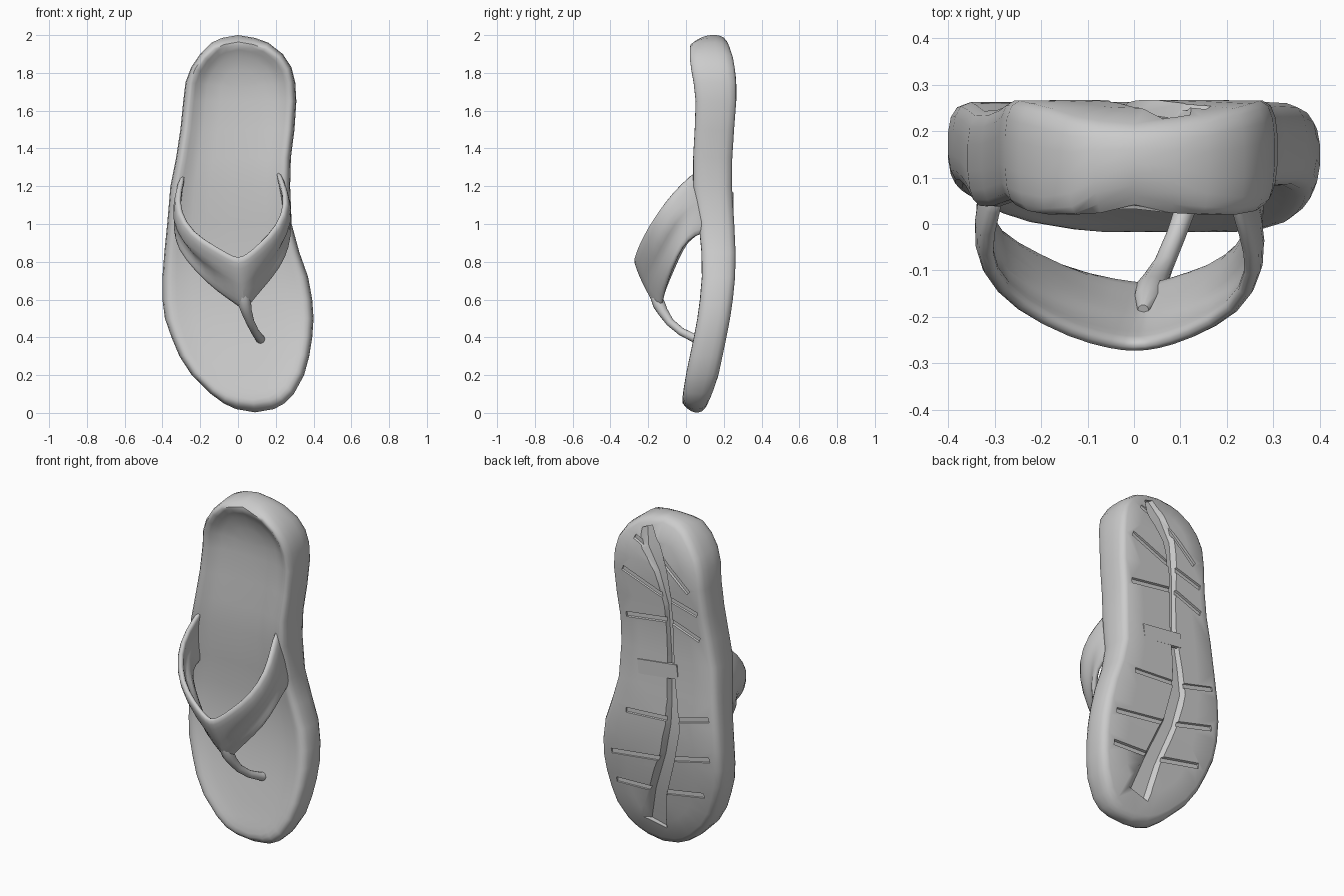
import bpy, bmesh, math
from mathutils import Vector

if "Cube" in bpy.data.objects:
    bpy.data.objects.remove(bpy.data.objects["Cube"])


def interp(table, z):
    """Linear lookup: rows of (z, value...)."""
    if z <= table[0][0]:
        return table[0][1:]
    for a, b in zip(table, table[1:]):
        if z <= b[0]:
            f = (z - a[0]) / (b[0] - a[0])
            return tuple(p + (q - p) * f for p, q in zip(a[1:], b[1:]))
    return table[-1][1:]


def loft(name, rings, closed=True, caps=False):
    """Skin a list of equal-length point rings."""
    bm = bmesh.new()
    vs = [[bm.verts.new(p) for p in r] for r in rings]
    n = len(rings[0])
    for a, b in zip(vs, vs[1:]):
        for i in range(n if closed else n - 1):
            j = (i + 1) % n
            bm.faces.new((a[i], a[j], b[j], b[i]))
    if caps:
        bm.faces.new(vs[0])
        bm.faces.new(vs[-1])
    bmesh.ops.remove_doubles(bm, verts=bm.verts, dist=0.0005)
    bmesh.ops.recalc_face_normals(bm, faces=bm.faces)
    me = bpy.data.meshes.new(name)
    bm.to_mesh(me)
    bm.free()
    ob = bpy.data.objects.new(name, me)
    bpy.context.collection.objects.link(ob)
    return ob


def activate(ob):
    bpy.ops.object.select_all(action='DESELECT')
    ob.select_set(True)
    bpy.context.view_layer.objects.active = ob


def smooth(ob, deg):
    activate(ob)
    bpy.ops.object.shade_smooth_by_angle(angle=math.radians(deg))


# Sole outline: z, left x, right x
OUTLINE = [(0.003, .09, .09), (.02, -.01, .19), (.05, -.075, .245), (.1, -.143, .295),
           (.2, -.245, .35), (.3, -.31, .377), (.4, -.352, .393), (.5, -.387, .4),
           (.6, -.4, .393), (.72, -.4, .371), (.85, -.39, .325), (1, -.375, .284),
           (1.2, -.358, .276), (1.35, -.328, .28), (1.5, -.305, .299), (1.65, -.29, .309),
           (1.75, -.278, .303), (1.83, -.248, .283), (1.9, -.2, .237), (1.96, -.14, .16),
           (1.985, -.085, .09), (2, 0, 0)]
# Sole side profile: z, rim y, underside y, footbed dish depth
PROFILE = [(0, .02, .095, .0), (.05, -.018, .115, .006), (.1, -.018, .138, .012),
           (.2, -.002, .172, .018),
           (.4, .04, .214, .02), (.55, .068, .243, .02), (.75, .085, .263, .02),
           (.9, .078, .262, .022), (1.05, .06, .252, .03), (1.22, .032, .242, .045),
           (1.4, .036, .246, .05), (1.6, .05, .263, .05), (1.7, .046, .269, .055),
           (1.8, .026, .262, .065), (1.9, .014, .245, .06), (1.95, .02, .225, .05),
           (2, .09, .2, .02)]

outline = [(l, z) for z, l, r in OUTLINE] + [(r, z) for z, l, r in OUTLINE[-2:0:-1]]


def sole_ring(t, dish, frac):
    pts = []
    for x, z in outline:
        zs = min(max(z, .36), 1.72)
        l, r = interp(OUTLINE, zs)
        cx = (l + r) / 2
        px, pz = cx + (x - cx) * t, zs + (z - zs) * t
        rim, back, deep = interp(PROFILE, pz)
        pts.append((px, rim + deep * dish + (back - rim) * frac, pz))
    return pts


# Sole: footbed, rim, side wall and underside as nested rings
sole = loft("sole", [sole_ring(*r) for r in (
    (0, 1, 0), (.35, .97, 0), (.6, .8, 0), (.72, .55, 0), (.81, .25, 0), (.87, .06, 0),
    (.92, 0, .02), (.96, 0, .08), (.985, 0, .19), (1, 0, .38), (1, 0, .65), (.985, 0, .83),
    (.95, 0, .95), (.89, 0, 1), (.55, 0, 1), (0, 0, 1))])


def groove(name, path, depth):
    """Tapered trench cutter following the underside; path of x, z, half width."""
    rings = []
    for i, (x, z, w) in enumerate(path):
        a, b = path[max(i - 1, 0)], path[min(i + 1, len(path) - 1)]
        d = Vector((b[0] - a[0], b[1] - a[1])).normalized()
        s = Vector((-d.y, d.x))
        y = interp(PROFILE, z)[1]
        rings.append([(x + s.x * k, y + h, z + s.y * k) for k, h in
                      ((-w * .6, -depth), (w * .6, -depth), (w * 1.6, .06), (-w * 1.6, .06))])
    ob = loft(name, rings, caps=True)
    ob.hide_render = True
    return ob


# Tread: winding centre channel with side grooves
channel = [(.09, 1.93, .035), (.05, 1.83, .065), (-.02, 1.7, .045), (-.06, 1.5, .025),
           (-.07, 1.2, .022), (-.09, .95, .035), (-.095, .8, .05), (-.05, .6, .05),
           (.04, .35, .06), (.09, .14, .08)]
cross = [((.16, 1.86), (-.02, 1.78), (-.2, 1.62)), ((.23, 1.66), (0, 1.57), (-.25, 1.5)),
         ((.22, 1.38), (-.07, 1.42), (-.26, 1.35)), ((.21, .82), (-.1, .84), (-.33, .9)),
         ((.32, .54), (0, .58), (-.33, .66)), ((.31, .36), (0, .37), (-.27, .42))]
cutters = [groove("channel_cutter", channel, .03)]
cutters += [groove("cross_cutter", [(x, z, .02) for x, z in p], .01) for p in cross]
for c in cutters:
    m = sole.modifiers.new("tread", 'BOOLEAN')
    m.operation, m.solver, m.object = 'DIFFERENCE', 'EXACT', c
    activate(sole)
    bpy.ops.object.modifier_apply(modifier=m.name)
    bpy.data.objects.remove(c)
smooth(sole, 48)

# Raised bar under the arch
bpy.ops.mesh.primitive_cube_add(size=1, location=(.01, .242, 1.11), rotation=(0, .12, 0))
bar = bpy.context.object
bar.name = "arch_bar"
bar.scale = (.26, .02, .085)

# Strap: upper edge, lower edge and panel recess at each station, right to left
STATIONS = [((.2, .08, 1.31), (.245, .13, .95), 0), ((.237, -.03, 1.21), (.265, .05, .945), 0),
            ((.255, -.11, 1.12), (.268, -.02, .88), .03),
            ((.215, -.19, 1.0), (.225, -.075, .765), .035),
            ((.11, -.243, .895), (.12, -.11, .65), .01),
            ((.045, -.262, .84), (.055, -.125, .575), 0),
            ((.0, -.266, .82), (.037, -.13, .53), 0),
            ((-.045, -.262, .84), (.01, -.128, .565), 0),
            ((-.13, -.24, .89), (-.1, -.115, .635), .01),
            ((-.245, -.182, .96), (-.22, -.075, .74), .035),
            ((-.312, -.105, 1.07), (-.318, -.02, .865), .03),
            ((-.315, -.03, 1.18), (-.322, .05, .945), 0),
            ((-.278, .08, 1.3), (-.305, .13, .96), 0)]
rows = []
for up, low, recess in STATIONS:
    u, l = Vector(up), Vector(low)
    row = []
    for f, bulge, sink in ((0, 0, 0), (.2, .012, 0), (.47, .015, 0), (.52, .014, 1),
                           (.82, .012, 1), (1, 0, 0)):
        p = u.lerp(l, f)
        out = Vector((p.x + .02, p.y - .1, 0)).normalized()
        row.append(p + out * (bulge - recess * sink))
    rows.append(row)
strap = loft("strap", rows, closed=False)
m = strap.modifiers.new("thickness", 'SOLIDIFY')
m.thickness, m.offset = .034, 0
m = strap.modifiers.new("soften", 'SUBSURF')
m.levels = m.render_levels = 1
smooth(strap, 60)

# Toe post: tapered tube from strap point into the footbed
post = [((.02, -.185, .68), .012), ((.028, -.165, .63), .03), ((.036, -.143, .575), .034),
        ((.046, -.122, .535), .028),
        ((.065, -.085, .48), .022), ((.09, -.025, .43), .021), ((.115, .045, .395), .023),
        ((.125, .1, .38), .03)]
rings = []
for i, (p, r) in enumerate(post):
    d = Vector(post[min(i + 1, len(post) - 1)][0]) - Vector(post[max(i - 1, 0)][0])
    s = d.cross(Vector((0, 1, 0))).normalized()
    t = d.cross(s).normalized()
    rings.append([Vector(p) + (s * math.cos(a) + t * math.sin(a)) * r
                  for a in (math.tau * k / 10 for k in range(10))])
smooth(loft("toe_post", rings, caps=True), 50)
